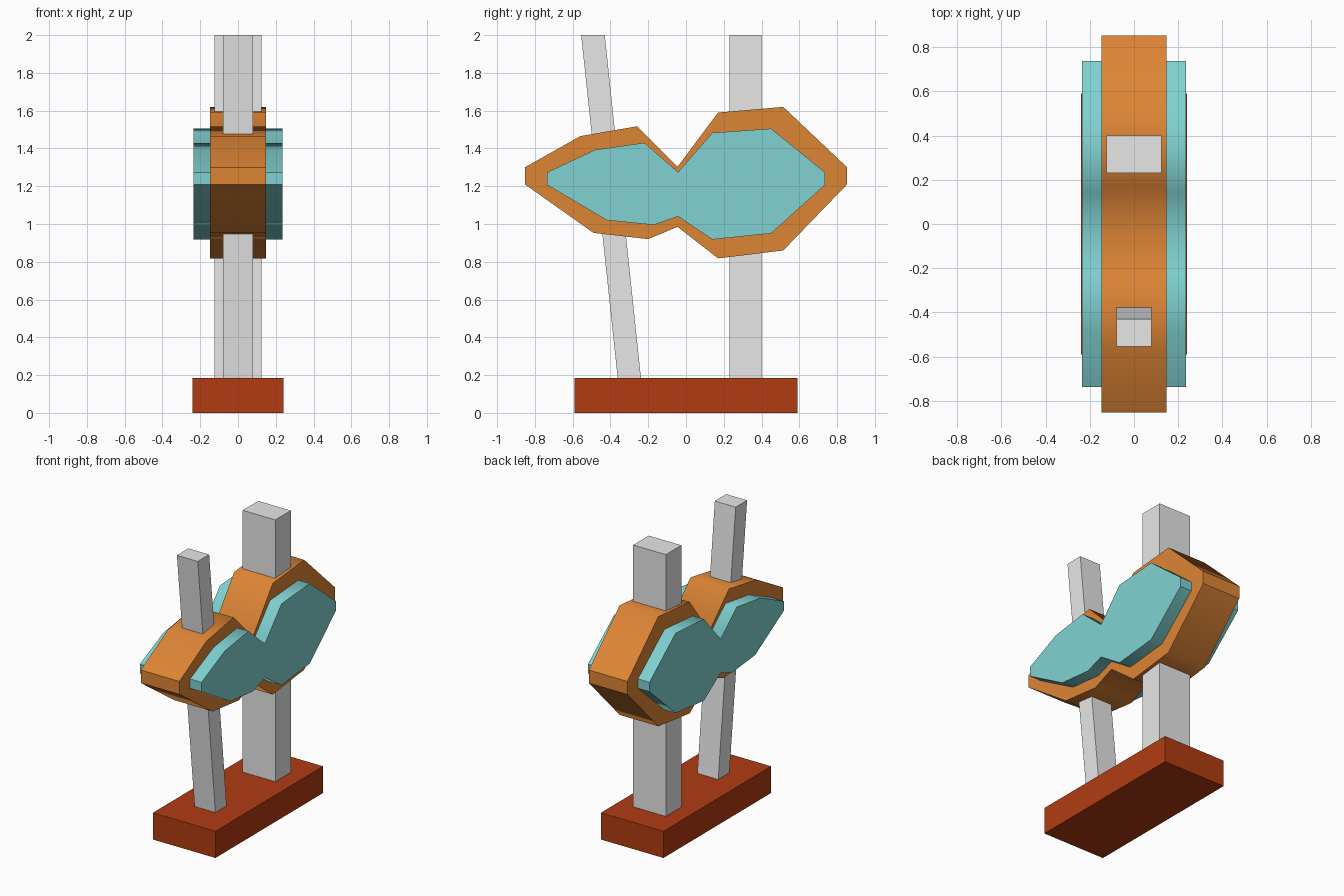
import bpy
import bmesh

cube = bpy.data.objects.get("Cube")
if cube:
    bpy.data.objects.remove(cube, do_unlink=True)


def material(name, rgb):
    mat = bpy.data.materials.new(name)
    mat.use_nodes = True
    mat.diffuse_color = (*rgb, 1)
    mat.node_tree.nodes["Principled BSDF"].inputs["Base Color"].default_value = (*rgb, 1)
    return mat


orange = material("orange", (0.73, 0.235, 0.036))
teal = material("teal", (0.218, 0.64, 0.64))
grey = material("light grey", (0.8, 0.8, 0.8))
red = material("brick red", (0.44, 0.044, 0.0055))


def extrude_profile(name, profile, half_width, mat, smooth=False):
    """Extrude a side profile of (y, z) points across x, centred on x = 0."""
    bm = bmesh.new()
    cap = bm.faces.new([bm.verts.new((-half_width, y, z)) for y, z in profile])
    new = bmesh.ops.extrude_face_region(bm, geom=[cap], use_keep_orig=True)["geom"]
    moved = [v for v in new if isinstance(v, bmesh.types.BMVert)]
    bmesh.ops.translate(bm, vec=(2 * half_width, 0, 0), verts=moved)
    bmesh.ops.recalc_face_normals(bm, faces=bm.faces)
    if smooth:
        # Rim walls blend together; caps and the blunt end tips stay crisp
        tip = max(abs(y) for y, z in profile) - 0.01
        for face in bm.faces:
            face.smooth = abs(face.normal.x) < 0.5
        for edge in bm.edges:
            a, b = (v.co for v in edge.verts)
            on_rim = abs(a.x - b.x) < 0.001
            edge.smooth = not on_rim and abs(a.y) < tip
    mesh = bpy.data.meshes.new(name)
    bm.to_mesh(mesh)
    bm.free()
    mesh.materials.append(mat)
    obj = bpy.data.objects.new(name, mesh)
    bpy.context.collection.objects.link(obj)
    return obj


# Base slab
extrude_profile("base", [(-0.59, 0), (0.59, 0), (0.59, 0.185), (-0.59, 0.185)], 0.24, red)

# Upright rear post and leaning front post, passing through the body
extrude_profile("rear_post", [(0.23, 0.17), (0.4, 0.17), (0.4, 2), (0.23, 2)], 0.125, grey)
extrude_profile("front_post", [(-0.36, 0.17), (-0.237, 0.17), (-0.43, 2), (-0.555, 2)], 0.08, grey)

# Two-lobed body
body = [(-0.853, 1.30), (-0.56, 1.465), (-0.26, 1.517), (-0.045, 1.303),
        (0.17, 1.59), (0.515, 1.62), (0.853, 1.30), (0.853, 1.21),
        (0.515, 0.86), (0.17, 0.818), (-0.045, 0.985), (-0.2, 0.92),
        (-0.49, 0.953), (-0.853, 1.21)]
extrude_profile("body", body, 0.148, orange, smooth=True)

# Raised side panels, one block running through the body
panel = [(-0.737, 1.273), (-0.48, 1.393), (-0.22, 1.43), (-0.042, 1.275),
         (0.14, 1.483), (0.45, 1.505), (0.737, 1.273), (0.737, 1.208),
         (0.45, 0.95), (0.14, 0.918), (-0.042, 1.04), (-0.17, 0.995),
         (-0.42, 1.02), (-0.737, 1.208)]
extrude_profile("side_panels", panel, 0.236, teal, smooth=True)
